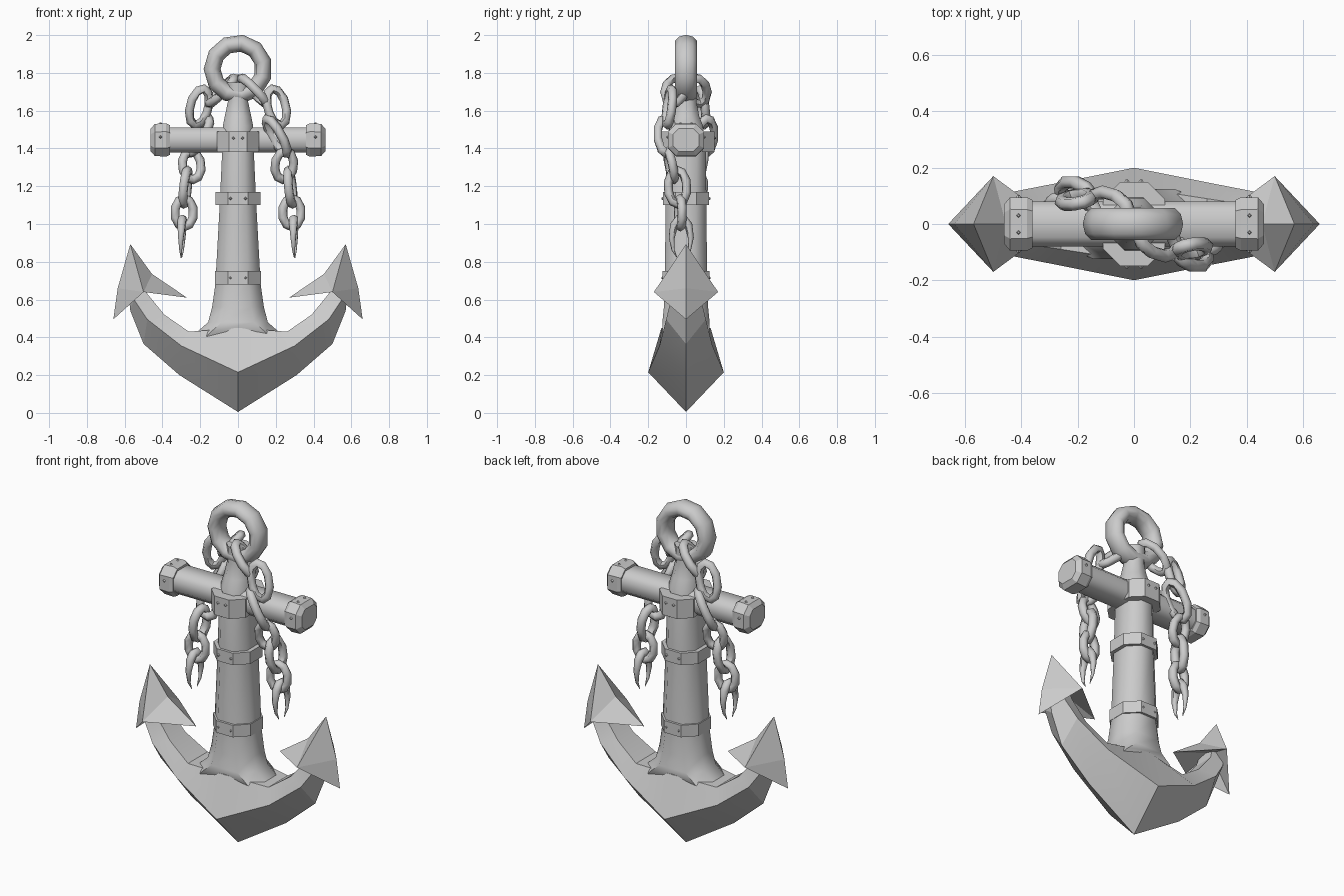
import bpy, bmesh, math
from mathutils import Vector, Matrix

if "Cube" in bpy.data.objects:
    bpy.data.objects.remove(bpy.data.objects["Cube"])

iron = bpy.data.materials.new("grey iron")
iron.diffuse_color = (0.6, 0.6, 0.6, 1)
iron.use_nodes = True
iron.node_tree.nodes["Principled BSDF"].inputs["Base Color"].default_value = iron.diffuse_color


def finish(name, bm, smooth=None):
    bmesh.ops.recalc_face_normals(bm, faces=bm.faces)
    me = bpy.data.meshes.new(name)
    bm.to_mesh(me)
    bm.free()
    me.materials.append(iron)
    ob = bpy.data.objects.new(name, me)
    bpy.context.collection.objects.link(ob)
    if smooth:
        bpy.ops.object.select_all(action='DESELECT')
        ob.select_set(True)
        bpy.context.view_layer.objects.active = ob
        bpy.ops.object.shade_smooth_by_angle(angle=math.radians(smooth))
    return ob


def skin(bm, rings, closed=False):
    """Bridge equal-length rings of points; cap the ends if open."""
    vs = [[bm.verts.new(p) for p in r] for r in rings]
    n = len(vs[0])
    pairs = list(zip(vs, vs[1:])) + ([(vs[-1], vs[0])] if closed else [])
    for a, b in pairs:
        for i in range(n):
            j = (i + 1) % n
            bm.faces.new((a[i], a[j], b[j], b[i]))
    if not closed:
        bm.faces.new(vs[0])
        bm.faces.new(vs[-1])


def loft(name, stations, axis='z', z0=0.0, cut=0.35, smooth=None):
    """Chamfered rectangles (position, half width, half depth) along an axis."""
    rings = []
    for p, a, b in stations:
        c = cut * min(a, b)
        sec = [(a, b - c), (a - c, b), (c - a, b), (-a, b - c),
               (-a, c - b), (c - a, -b), (a - c, -b), (a, c - b)]
        rings.append([(u, v, p) if axis == 'z' else (p, v, z0 + u) for u, v in sec])
    bm = bmesh.new()
    skin(bm, rings)
    return finish(name, bm, smooth)


def link(name, a, b, face, w, r, n=10, m=6, broken=False, spin=0, ry=None):
    """Oval ring from a to b whose flat side looks along 'face'."""
    a, b, face = Vector(a), Vector(b), Vector(face)
    zdir = (a - b).normalized()
    xdir = face.cross(zdir).normalized()
    ydir = zdir.cross(xdir)
    half = (a - b).length / 2 - (0 if broken else r)
    mid = (a + b) / 2
    rot = Matrix.Rotation(spin, 3, 'Z')
    rings = []
    for i in range(n):
        if broken:      # open lower end, tapering to two spikes
            t = math.radians(-65 + 310 * i / (n - 1))
            rad = r * min(1, 0.06 + 2.6 * min(i, n - 1 - i) / (n - 1))
        else:
            t, rad = math.tau * (i + 0.5) / n, r
        deep = rad * (ry / r if ry else 1)
        nrm = xdir * math.cos(t) + zdir * math.sin(t)
        c = mid + xdir * w * math.cos(t) + zdir * half * math.sin(t)
        rings.append([rot @ (c + nrm * rad * math.cos(s) + ydir * deep * math.sin(s))
                      for s in (math.tau * k / m for k in range(m))])
    bm = bmesh.new()
    skin(bm, rings, not broken)
    return finish(name, bm, 62)


# Shank with flared foot and narrow head
loft("shank", [(0.37, .26, .10), (0.43, .215, .125), (0.48, .158, .125), (0.56, .137, .117),
               (0.68, .12, .112), (1.1, .097, .108), (1.4, .083, .105),
               (1.52, .08, .09), (1.57, .07, .07), (1.65, .053, .055), (1.75, .058, .058)],
     cut=0.58, smooth=50)

# Bands around the shank and collar at the stock
for nm, lo, hi, a, b in (("lower_band", .68, .75, .122, .125),
                         ("upper_band", 1.10, 1.17, .118, .122),
                         ("stock_collar", 1.38, 1.49, .11, .15)):
    loft(nm, [(lo, a, b), (hi, a, b)], cut=0.56)

# Stock and its end caps
ZS = 1.445
loft("stock", [(-.42, .066, .08), (.42, .066, .08)], 'x', ZS, 0.5, 50)
for s in (-1, 1):
    loft("stock_cap", [(s * .36, .078, .085), (s * .38, .088, .095),
                       (s * .44, .085, .095), (s * .462, .06, .07)], 'x', ZS, 0.5)

# Curved arms: keel, side edge and top edge at each station
half_arm = [((0, .005), (0, .20, .215), (0, .13, .45)),
            ((.31, .20), (.30, .14, .355), (.26, .09, .43)),
            ((.50, .365), (.48, .105, .495), (.39, .07, .52)),
            ((.57, .54), (.55, .08, .60), (.48, .06, .63)),
            ((.58, .63), (.56, .06, .67), (.50, .05, .70))]


def arm_ring(st, s):
    (kx, kz), (ex, ey, ez), (tx, ty, tz) = st
    return [(s * kx, 0, kz), (s * ex, ey, ez), (s * tx, ty, tz),
            (s * tx, -ty, tz), (s * ex, -ey, ez)]


bm = bmesh.new()
skin(bm, [arm_ring(t, -1) for t in half_arm[:0:-1]] + [arm_ring(t, 1) for t in half_arm])
finish("arms", bm, 20)

# Flukes: four-sided arrowheads with a hollow base
for s in (-1, 1):
    bm = bmesh.new()
    V = lambda x, y, z: bm.verts.new((s * x, y, z))
    tip, core = V(.57, 0, .893), V(.53, 0, .70)
    rim = [V(.27, 0, .61), V(.50, .17, .64), V(.66, 0, .495), V(.50, -.17, .64)]
    mids = [V(.455, 0, .735), None, V(.637, 0, .66), None]
    for i in range(4):
        p, q = rim[i], rim[(i + 1) % 4]
        k, side = (i, q) if mids[i] else ((i + 1) % 4, p)
        bm.faces.new((tip, mids[k], side))
        bm.faces.new((mids[k], rim[k], side))
        bm.faces.new((core, p, q))
    finish("fluke", bm)

# Top ring
link("top_ring", (0, 0, 2.003), (0, 0, 1.637), (0, 1, 0), .137, .045, 11, 10, ry=.06)

# Two chains, the second turned half a circle about the shank
chain = [((.0, -.035, 1.79), (.17, -.085, 1.62), (.55, .2, .65)),
         ((.175, -.075, 1.74), (.235, -.10, 1.50), (.3, -1, 0)),
         ((.14, -.105, 1.58), (.27, -.105, 1.35), (.75, .45, .4)),
         ((.255, -.10, 1.41), (.235, -.06, 1.21), (.2, -1, 0)),
         ((.265, -.05, 1.31), (.29, -.04, 1.08), (1, -.2, 0)),
         ((.285, -.03, 1.16), (.285, -.03, .96), (.2, -1, 0)),
         ((.295, -.025, 1.03), (.30, -.025, .81), (1, -.1, 0))]
for spin in (0, math.pi):
    for i, (a, b, f) in enumerate(chain):
        link("chain_link", a, b, f, .051, .025, 10, 6, i == len(chain) - 1, spin)

# Small rivets on collar, bands and caps
spots = [((x, -.15, 1.455), (0, -1, 0)) for x in (-.025, .025)]
spots += [((x, -.122, z), (0, -1, 0)) for x in (-.04, .04) for z in (.715, 1.135)]
spots += [((.41, -.095, 1.46), (0, -1, 0)), ((-.41, -.095, 1.46), (0, -1, 0)),
          ((.41, .03, 1.53), (0, 0, 1)), ((-.41, .03, 1.53), (0, 0, 1))]
bm = bmesh.new()
for spin in (0, math.pi):
    for p, d in spots:
        mat = (Matrix.Rotation(spin, 4, 'Z') @ Matrix.Translation(p)
               @ Vector(d).to_track_quat('Z', 'Y').to_matrix().to_4x4())
        bmesh.ops.create_cone(bm, cap_ends=True, segments=4, radius1=.014, radius2=.004,
                              depth=.016, matrix=mat)
finish("rivets", bm)
